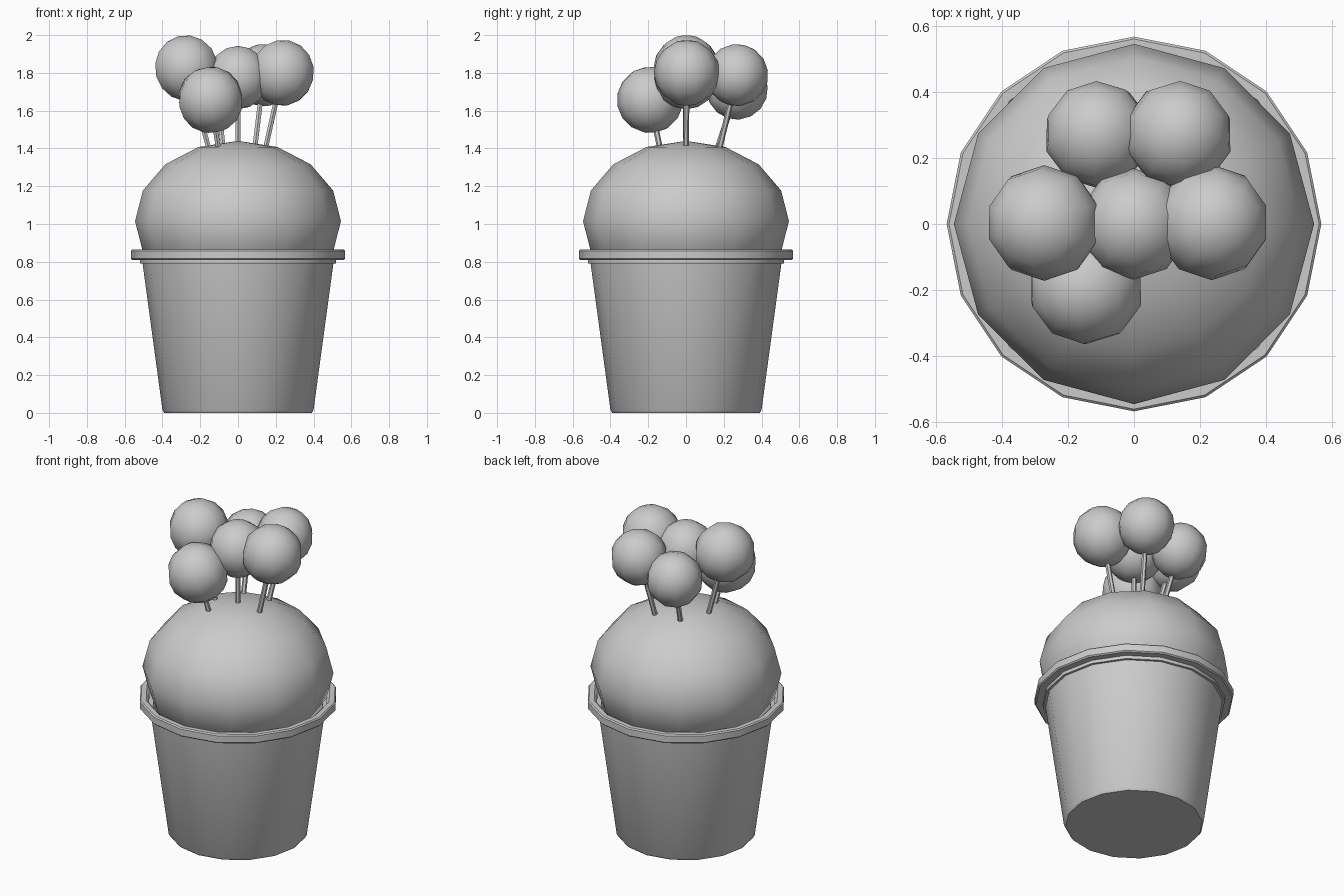
import bpy, math
from mathutils import Vector

cube = bpy.data.objects.get("Cube")
if cube:
    bpy.data.objects.remove(cube, do_unlink=True)

grey = bpy.data.materials.new("plain grey")
grey.use_nodes = True
colour = (0.6, 0.6, 0.6, 1)
grey.diffuse_color = colour
grey.node_tree.nodes["Principled BSDF"].inputs["Base Color"].default_value = colour


def finish(name, angle=50):
    obj = bpy.context.object
    obj.name = name
    obj.data.materials.append(grey)
    bpy.ops.object.shade_smooth_by_angle(angle=math.radians(angle))
    return obj


def lathe(name, profile, sides=16, closed=False):
    """Spin (radius, height) points around z; open profiles get end caps."""
    verts = [(r * math.cos(math.tau * s / sides), r * math.sin(math.tau * s / sides), z)
             for r, z in profile for s in range(sides)]
    n = len(profile)
    faces = []
    for i in range(n if closed else n - 1):
        j = (i + 1) % n
        for s in range(sides):
            t = (s + 1) % sides
            faces.append((i * sides + s, i * sides + t, j * sides + t, j * sides + s))
    if not closed:
        faces.append(tuple(reversed(range(sides))))
        faces.append(tuple(range((n - 1) * sides, n * sides)))
    mesh = bpy.data.meshes.new(name)
    mesh.from_pydata(verts, [], faces)
    obj = bpy.data.objects.new(name, mesh)
    bpy.context.collection.objects.link(obj)
    bpy.ops.object.select_all(action='DESELECT')
    bpy.context.view_layer.objects.active = obj
    obj.select_set(True)
    return finish(name, 30)


# Tapered pot with a hollow inside
lathe("pot", [(0.39, 0), (0.4, 0.015), (0.505, 0.79), (0.52, 0.79), (0.52, 0.82),
              (0.49, 0.82), (0.39, 0.04)])

# Overhanging rim
lathe("rim", [(0.515, 0.81), (0.56, 0.81), (0.567, 0.817), (0.567, 0.858),
              (0.56, 0.865), (0.53, 0.865), (0.515, 0.85)], closed=True)

# Rounded dome filling the pot
bpy.ops.mesh.primitive_uv_sphere_add(segments=12, ring_count=8, radius=1, location=(0, 0, 1.015))
bpy.context.object.scale = (0.545, 0.545, 0.425)
finish("dome")

# Balls on sticks: name, stick foot, ball centre, ball radius
pops = [
    ("left", (0.15, 0, 1.42), (0.235, 0.005, 1.80), 0.175),
    ("right", (-0.16, 0, 1.42), (-0.272, 0.003, 1.825), 0.175),
    ("middle", (0, 0, 1.43), (0, 0, 1.775), 0.168),
    ("front", (-0.105, -0.14, 1.41), (-0.145, -0.19, 1.657), 0.176),
    ("back_right", (-0.08, 0.17, 1.41), (-0.11, 0.27, 1.715), 0.163),
    ("back_left", (0.09, 0.18, 1.41), (0.135, 0.27, 1.788), 0.165),
]
for name, foot, centre, radius in pops:
    foot, centre = Vector(foot), Vector(centre)
    along = (centre - foot).normalized()
    tilt = Vector((0, 0, 1)).rotation_difference(along).to_euler()
    foot -= along * 0.08
    bpy.ops.mesh.primitive_cylinder_add(vertices=6, radius=0.015, depth=(centre - foot).length,
                                        location=(foot + centre) / 2, rotation=tilt)
    finish(name + "_stick", 30)
    bpy.ops.mesh.primitive_uv_sphere_add(segments=10, ring_count=8, radius=radius,
                                         location=centre, rotation=tilt)
    finish(name + "_ball")
